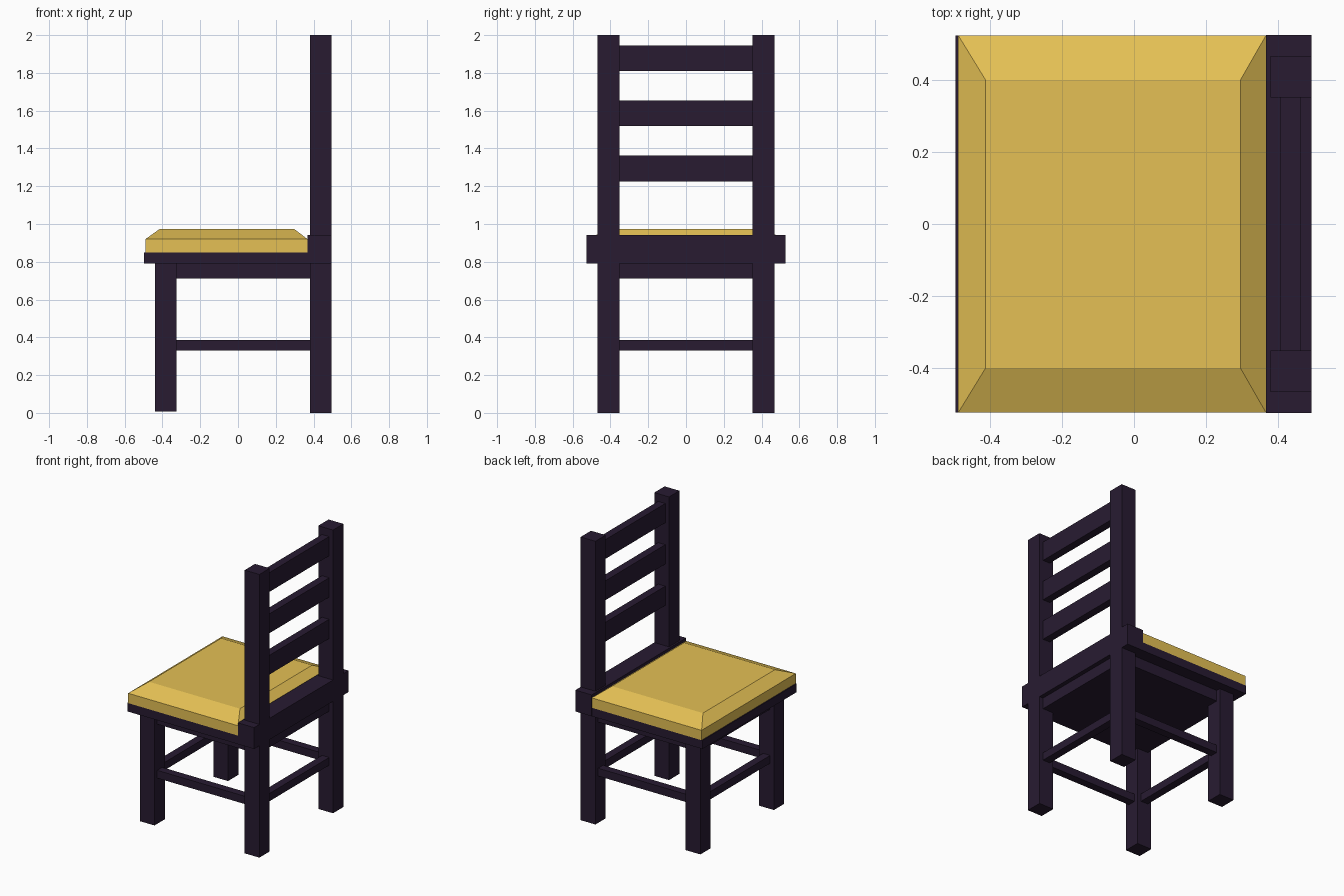
import bpy, bmesh

if "Cube" in bpy.data.objects:
    bpy.data.objects.remove(bpy.data.objects["Cube"])

def material(name, rgb):
    m = bpy.data.materials.new(name)
    m.diffuse_color = (*rgb, 1)
    m.use_nodes = True
    m.node_tree.nodes["Principled BSDF"].inputs["Base Color"].default_value = m.diffuse_color
    return m

wood = material("dark_wood", (0.021, 0.011, 0.031))
fabric = material("tan_cushion", (0.78, 0.53, 0.09))

def box(name, x, y, z, mat=wood, top=None):
    """Box from (min, max) ranges; top = (x range, y range) tapers the upper face."""
    tx, ty = top or (x, y)
    bm = bmesh.new()
    bmesh.ops.create_cube(bm, size=1)
    for v in bm.verts:
        upper = v.co.z > 0
        rx, ry = (tx, ty) if upper else (x, y)
        v.co = (rx[v.co.x > 0], ry[v.co.y > 0], z[upper])
    me = bpy.data.meshes.new(name)
    bm.to_mesh(me)
    bm.free()
    me.materials.append(mat)
    ob = bpy.data.objects.new(name, me)
    bpy.context.collection.objects.link(ob)
    return ob

BACK, FRONT = (0.38, 0.495), (-0.44, -0.325)
INNER, OUTER = 0.353, 0.468
STRETCHER_Z = (0.331, 0.386)

# Legs, back posts and side stretchers
for side, s in (("left", -1), ("right", 1)):
    def span(a, b):
        return tuple(sorted((s * a, s * b)))
    box("back_post_" + side, BACK, span(INNER, OUTER), (0, 2))
    box("front_leg_" + side, FRONT, span(INNER, OUTER), (0.008, 0.79))
    box("side_stretcher_" + side, (FRONT[1], BACK[0]), span(0.382, 0.438), STRETCHER_Z)

# Front and back stretchers
for end, x in (("front", (-0.411, -0.355)), ("back", (0.409, 0.465))):
    box(end + "_stretcher", x, (-INNER, INNER), STRETCHER_Z)

# Solid block under the seat
box("under_seat_block", (-0.411, 0.465), (-0.438, 0.438), (0.712, 0.79))

# Backrest slats
for i, z in enumerate(((1.226, 1.362), (1.518, 1.655), (1.81, 1.946))):
    box(f"back_slat_{i + 1}", (0.409, 0.465), (-INNER, INNER), z)

# Seat board and raised rear rail
box("seat_board", (-0.497, 0.37), (-0.526, 0.526), (0.79, 0.85))
box("rear_seat_rail", (0.368, 0.495), (-0.527, 0.527), (0.79, 0.941))

# Cushion: straight base with a bevelled top
cx, cy = (-0.49, 0.368), (-0.526, 0.526)
box("cushion_base", cx, cy, (0.85, 0.92), fabric)
box("cushion_top", cx, cy, (0.92, 0.974), fabric, ((-0.414, 0.297), (-0.402, 0.402)))
